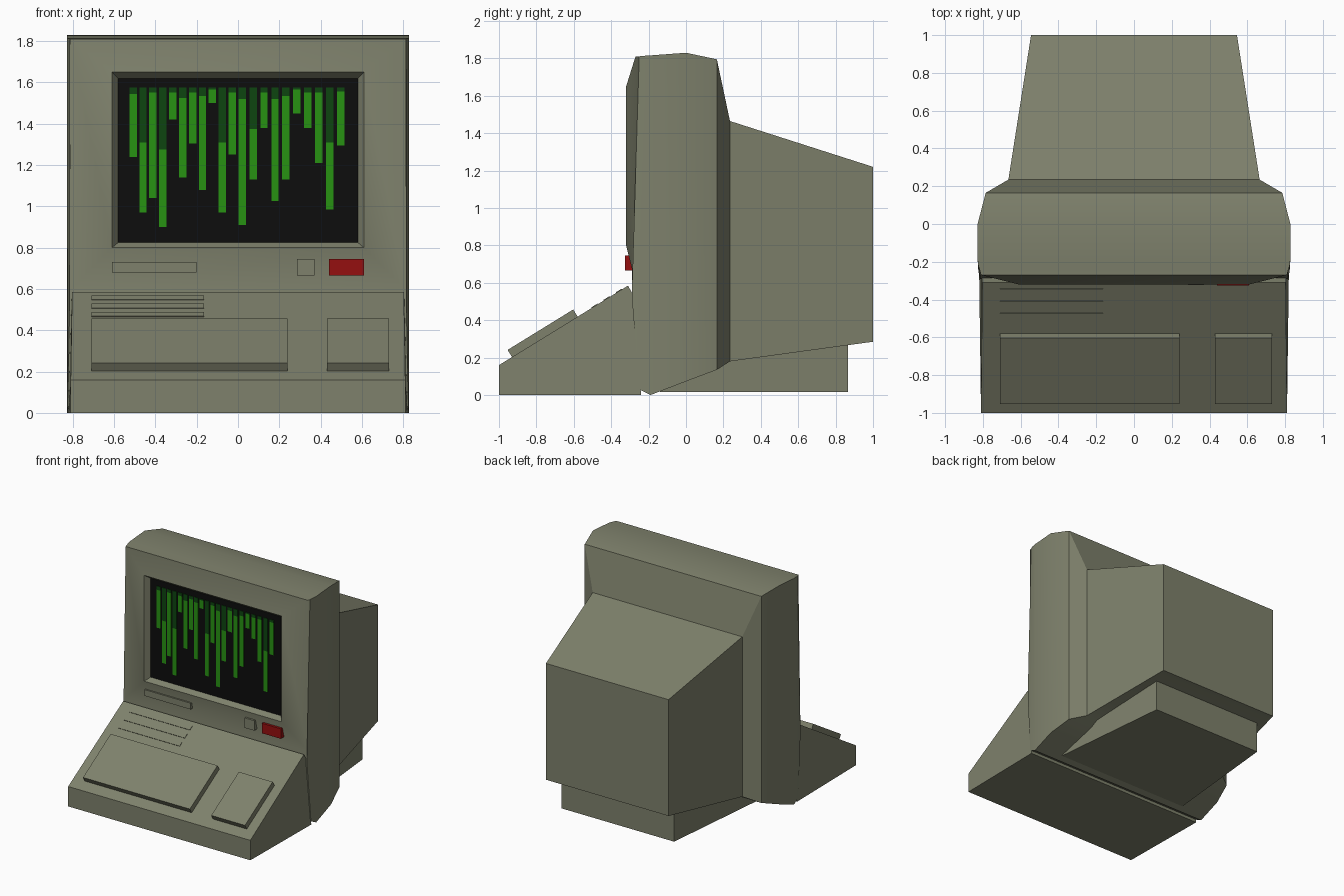
import bpy, bmesh, math
from mathutils import Matrix, Vector

cube = bpy.data.objects.get("Cube")
if cube:
    bpy.data.objects.remove(cube, do_unlink=True)


def material(name, rgb):
    m = bpy.data.materials.new(name)
    m.use_nodes = True
    m.diffuse_color = (*rgb, 1)
    bsdf = next(n for n in m.node_tree.nodes if n.type == 'BSDF_PRINCIPLED')
    bsdf.inputs["Base Color"].default_value = (*rgb, 1)
    return m


BODY = material("grey_olive_plastic", (0.21, 0.22, 0.15))
BLACK = material("black_glass", (0.004, 0.004, 0.004))
GREEN = material("bright_green", (0.02, 0.29, 0.006))
DARK_GREEN = material("dark_green", (0.004, 0.06, 0.005))
RED = material("red_plastic", (0.3, 0.005, 0.005))


def finish(name, bm, mats):
    bmesh.ops.recalc_face_normals(bm, faces=bm.faces)
    mesh = bpy.data.meshes.new(name)
    bm.to_mesh(mesh)
    bm.free()
    for m in mats:
        mesh.materials.append(m)
    ob = bpy.data.objects.new(name, mesh)
    bpy.context.collection.objects.link(ob)
    return ob


def loft(name, rings, mats, end_material=0):
    """Skin a list of equal-length rings and cap both ends."""
    bm = bmesh.new()
    loops = [[bm.verts.new(p) for p in ring] for ring in rings]
    n = len(loops[0])
    for a, b in zip(loops, loops[1:]):
        for i in range(n):
            j = (i + 1) % n
            bm.faces.new((a[i], a[j], b[j], b[i]))
    bm.faces.new(loops[0])
    bm.faces.new(loops[-1]).material_index = end_material
    return finish(name, bm, mats)


def box(name, lo, hi, mat, matrix=Matrix()):
    """Box between two corners, optionally placed in another frame."""
    lo, hi = Vector(lo), Vector(hi)
    bm = bmesh.new()
    bmesh.ops.create_cube(bm, size=1)
    place = Matrix.Translation((lo + hi) / 2) @ Matrix.Diagonal((*(hi - lo), 1))
    bm.transform(matrix @ place)
    return finish(name, bm, [mat])


def rect(w, y_low, z_low, y_top, z_top):
    return [(-w, y_low, z_low), (w, y_low, z_low), (w, y_top, z_top), (-w, y_top, z_top)]


# Monitor housing, lofted from the back to the recessed screen
housing = loft("monitor_housing", [
    rect(0.545, 1.0, 0.285, 1.0, 1.22),
    rect(0.665, 0.235, 0.18, 0.235, 1.465),
    rect(0.785, 0.165, 0.135, 0.165, 1.795),
    rect(0.828, 0.0, 0.073, 0.0, 1.83),
    rect(0.828, -0.19, 0.0, -0.19, 1.816),
    rect(0.824, -0.25, 0.03, -0.22, 1.814),
    rect(0.815, -0.29, 0.53, -0.25, 1.811),
    rect(0.81, -0.27, 0.6, -0.27, 1.81),
    rect(0.61, -0.32, 0.8, -0.32, 1.65),
    rect(0.58, -0.28, 0.825, -0.28, 1.62),
], [BODY, BLACK], end_material=1)
bpy.ops.object.select_all(action='DESELECT')
housing.select_set(True)
bpy.context.view_layer.objects.active = housing
bpy.ops.object.shade_smooth_by_angle(angle=math.radians(30))

# Tapered foot under the rear
loft("rear_foot", [
    rect(0.5, 0.865, 0.015, 0.865, 0.35),
    rect(0.6, -0.14, 0.015, -0.14, 0.35),
], [BODY])

# Sloped keyboard base: side profile as (half width, y, z)
profile = [(0.81, -1, 0), (0.81, -1, 0.16), (0.803, -0.31, 0.585),
           (0.806, -0.28, 0.53), (0.82, -0.24, 0)]
loft("keyboard_base", [[(s * w, y, z) for w, y, z in profile] for s in (-1, 1)], [BODY])

# Key blocks and vent strips lie in the frame of the sloped top
slope = (Matrix.Translation((0, -1, 0.16))
         @ Matrix.Rotation(math.atan2(0.425, 0.69), 4, 'X'))
for name, left, right in (("main_key_block", -0.71, 0.24), ("number_key_block", 0.43, 0.73)):
    box(name, (left, 0.082, -0.02), (right, 0.494, 0.045), BODY, slope)
for i in range(3):
    s = 0.582 + 0.0765 * i
    box(f"vent_strip_{i + 1}", (-0.71, s, -0.01), (-0.165, s + 0.038, 0.004), BODY, slope)

# Disk slot and buttons below the screen
box("disk_slot", (-0.61, -0.315, 0.68), (-0.2, -0.26, 0.73), BODY)
box("small_button", (0.285, -0.322, 0.665), (0.37, -0.26, 0.745), BODY)
box("red_button", (0.44, -0.326, 0.665), (0.61, -0.26, 0.745), RED)

# Falling bars on the screen: (end of dark part, end of bright part)
TOP = 1.575
bars = [(1.545, 1.24), (1.31, 0.97), (1.55, 1.04), (1.275, 0.9), (1.55, 1.42), (1.525, 1.14),
        (1.55, 1.305), (1.535, 1.08), (1.565, 1.5), (1.31, 0.97), (1.55, 1.25), (1.52, 0.91),
        (1.375, 1.13), (1.55, 1.38), (1.52, 1.025), (1.535, 1.13), (1.565, 1.45), (1.55, 1.38),
        (1.55, 1.21), (1.31, 0.985), (1.555, 1.295)]
for i, (mid, end) in enumerate(bars):
    x = -0.508 + 0.048 * i + 0.005 * max(0, i - 11)
    for name, low, high, mat in (("dark_bar", mid, TOP, DARK_GREEN), ("bright_bar", end, mid, GREEN)):
        box(f"{name}_{i + 1}", (x - 0.018, -0.285, low), (x + 0.018, -0.279, high), mat)
